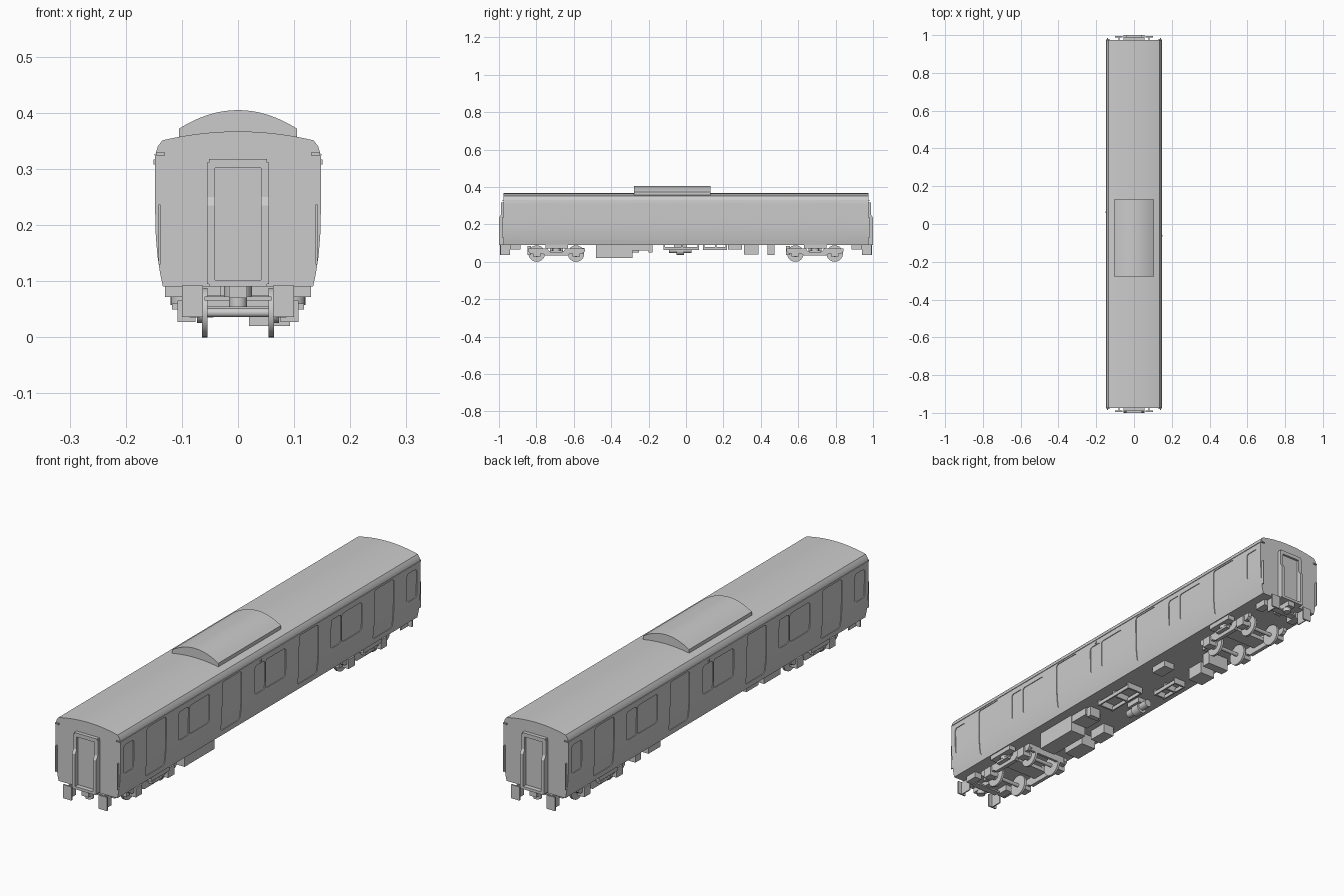
import bpy, bmesh, math
from mathutils import Matrix

if "Cube" in bpy.data.objects:
    bpy.data.objects.remove(bpy.data.objects["Cube"])

L = 0.975
# lower body side: (half width, height)
SIDE = [(0.134, 0.091), (0.139, 0.115), (0.1435, 0.145), (0.1465, 0.18), (0.1475, 0.22),
        (0.148, 0.31), (0.1475, 0.325), (0.143, 0.34), (0.135, 0.351)]


def side_x(z):
    for (x0, z0), (x1, z1) in zip(SIDE, SIDE[1:]):
        if z <= z1:
            return x0 + (x1 - x0) * (z - z0) / (z1 - z0)
    return SIDE[-1][0]


def finish(name, bm, smooth=None):
    bmesh.ops.recalc_face_normals(bm, faces=bm.faces[:])
    me = bpy.data.meshes.new(name)
    bm.to_mesh(me)
    bm.free()
    ob = bpy.data.objects.new(name, me)
    bpy.context.collection.objects.link(ob)
    if smooth:
        smooth_obj(ob, smooth)
    return ob


def smooth_obj(ob, angle):
    bpy.ops.object.select_all(action='DESELECT')
    ob.select_set(True)
    bpy.context.view_layer.objects.active = ob
    bpy.ops.object.shade_smooth_by_angle(angle=math.radians(angle))


def box(name, x, y, z):
    bm = bmesh.new()
    bmesh.ops.create_cube(bm, size=1)
    for v in bm.verts:
        v.co = [a + (b - a) * (c + 0.5) for (a, b), c in zip((x, y, z), v.co)]
    return finish(name, bm)


def prism(name, pts, axis, a, b, smooth=None):
    """Extrude an outline from a to b: (y,z) along 'X' or (x,z) along 'Y'."""
    bm = bmesh.new()
    rings = []
    for t in (a, b):
        rings.append([bm.verts.new((t, p, q) if axis == 'X' else (p, t, q)) for p, q in pts])
        bm.faces.new(rings[-1])
    n = len(pts)
    for i in range(n):
        j = (i + 1) % n
        bm.faces.new((rings[0][i], rings[0][j], rings[1][j], rings[1][i]))
    return finish(name, bm, smooth)


def cyl(name, axis, centre, r, length, seg=24):
    bm = bmesh.new()
    rot = {'X': Matrix.Rotation(math.pi / 2, 4, 'Y'), 'Y': Matrix.Rotation(math.pi / 2, 4, 'X'),
           'Z': Matrix()}[axis]
    bmesh.ops.create_cone(bm, cap_ends=True, segments=seg, radius1=r, radius2=r, depth=length,
                          matrix=Matrix.Translation(centre) @ rot)
    return finish(name, bm, 35)


def add_panel(bm, s, y0, y1, z0, z1, r, inner, outer):
    """Rounded panel that follows the curve of the body side."""
    low = [z0 + r * (1 - math.cos(k * math.pi / 8)) for k in range(5)]
    high = [z0 + z1 - z for z in reversed(low)]
    zs = low + [z for _, z in SIDE if low[-1] + .003 < z < high[0] - .003] + high
    loops = []
    for z in zs:
        d = max(0, r - min(z - z0, z1 - z))
        inset = r - math.sqrt(max(0, r * r - d * d)) if d else 0
        inset = min(inset, r * 0.98)
        x = side_x(z)
        loops.append([bm.verts.new((s * (x + o), y, z)) for o, y in
                      ((inner, y0 + inset), (inner, y1 - inset), (outer, y1 - inset), (outer, y0 + inset))])
    for a, b in zip(loops, loops[1:]):
        for i in range(4):
            j = (i + 1) % 4
            bm.faces.new((a[i], a[j], b[j], b[i]))
    bm.faces.new(loops[0])
    bm.faces.new(loops[-1])


# body shell with arched roof
roof = [(0.117 * math.cos(t), 0.354 + 0.013 * math.sin(t)) for t in
        [k * math.pi / 16 for k in range(0, 17)]]
roof = [(0.117 * (1 - k / 8), 0.367 - 0.012 * (1 - k / 8) ** 2) for k in range(17)]
outline = SIDE + roof + [(-x, z) for x, z in reversed(SIDE)]
body = prism("body_shell", outline, 'Y', -L, L)

# recesses for doors and windows
bm = bmesh.new()
for s in (-1, 1):
    for y in (-0.74, -0.25, 0.25, 0.74):
        add_panel(bm, s, y - 0.063, y + 0.063, 0.115, 0.318, 0.012, -0.003, 0.02)
    for y in (-0.495, 0, 0.495):
        for a, b in ((-0.1, -0.035), (-0.03, 0.1)):
            lo, hi = sorted((y + s * a, y + s * b))
            add_panel(bm, s, lo, hi, 0.185, 0.303, 0.012, -0.003, 0.02)
    for y in (-0.92, 0.92):
        add_panel(bm, s, y - 0.032, y + 0.032, 0.185, 0.303, 0.012, -0.003, 0.02)
cutter = finish("opening_cutter", bm)
mod = body.modifiers.new("openings", 'BOOLEAN')
mod.operation = 'DIFFERENCE'
mod.solver = 'EXACT'
mod.object = cutter
bpy.context.view_layer.objects.active = body
bpy.ops.object.modifier_apply(modifier=mod.name)
bpy.data.objects.remove(cutter)
smooth_obj(body, 30)

# roof unit
arc = [(0.105 * (1 - k / 8), 0.405 - 0.033 * (1 - k / 8) ** 2) for k in range(17)]
prism("roof_unit", [(0.105, 0.352)] + arc + [(-0.105, 0.352)], 'Y', -0.278, 0.13, 30)

for s in (-1, 1):
    def X(a, b):
        return tuple(sorted((s * a, s * b)))
    # gutter and small side lamps
    box("roof_gutter", X(0.142, 0.1492), (-L, L), (0.324, 0.327))
    box("side_lamp", X(0.146, 0.151), (s * -0.063 - 0.004, s * -0.063 + 0.004), (0.308, 0.317))
    # solebar under the body edge
    for e in (-1, 1):
        y = tuple(sorted((e * 0.65, e * 0.73)))
        box("side_step", X(0.098, 0.13), (y[0] - 0.02, y[1] + 0.02), (0.072, 0.092))

# end fittings
for e in (-1, 1):
    def Y(a, b):
        return tuple(sorted((e * a, e * b)))
    box("gangway_door", (-0.045, 0.045), Y(0.97, 0.981), (0.1, 0.31))
    box("gangway_lintel", (-0.052, 0.052), Y(0.97, 0.99), (0.302, 0.318))
    box("gangway_sill", (-0.052, 0.052), Y(0.97, 1.0), (0.091, 0.102))
    box("coupler_bar", (-0.016, 0.016), Y(0.9, 0.995), (0.07, 0.098))
    cyl("coupler_head", 'Z', (0, e * 0.965, 0.064), 0.016, 0.02)
    box("end_beam", (-0.06, 0.06), Y(0.92, 0.95), (0.066, 0.073))
    for s in (-1, 1):
        def X(a, b):
            return tuple(sorted((s * a, s * b)))
        prism("gangway_post", [(e * 0.97, 0.095), (e * 1.0, 0.095), (e * 1.0, 0.235),
                               (e * 0.99, 0.25), (e * 0.99, 0.312), (e * 0.97, 0.312)],
              'X', s * 0.041, s * 0.055)
        box("corner_handrail", X(0.138, 0.142), Y(0.97, 0.985), (0.13, 0.237))
        box("roof_corner_bracket", X(0.13, 0.146), Y(0.97, 0.98), (0.324, 0.329))
        box("end_plate", X(0.062, 0.1), Y(0.988, 0.994), (0.036, 0.092))
        box("end_side_plate", X(0.078, 0.083), Y(0.94, 0.99), (0.036, 0.092))
        box("end_bracket", X(0.065, 0.098), Y(0.885, 0.94), (0.066, 0.092))

# bogies
for c in (-0.693, 0.69):
    for dy in (-0.105, 0.105):
        y = c + dy
        cyl("axle", 'X', (0, y, 0.044), 0.008, 0.19, 16)
        for s in (-1, 1):
            cyl("wheel", 'X', (s * 0.059, y, 0.044), 0.044, 0.01, 32)
            cyl("wheel_flange_hub", 'X', (s * 0.066, y, 0.044), 0.018, 0.014, 16)
            box("axle_box", tuple(sorted((s * 0.076, s * 0.108))), (y - 0.02, y + 0.02), (0.027, 0.066))
    half = [(0.152, 0.055), (0.152, 0.072), (0.05, 0.072), (0.04, 0.058)]
    low = [(0.04, 0.034), (0.06, 0.034), (0.075, 0.045), (0.14, 0.045)]
    frame = half + [(-y, z) for y, z in reversed(half)] + [(-y, z) for y, z in reversed(low)] + low
    for s in (-1, 1):
        prism("bogie_side_frame", [(c + y, z) for y, z in frame], 'X', s * 0.084, s * 0.1)
        cyl("air_spring", 'Z', (s * 0.098, c, 0.075), 0.022, 0.034)
        box("spring_seat", tuple(sorted((s * 0.09, s * 0.118))), (c - 0.033, c + 0.033), (0.05, 0.06))
        box("bogie_brake_arm", tuple(sorted((s * 0.068, s * 0.086))), (c - 0.155, c - 0.135), (0.035, 0.085))
    box("bogie_bolster", (-0.09, 0.09), (c - 0.035, c + 0.035), (0.055, 0.072))
    cyl("bogie_pivot", 'Z', (0, c, 0.08), 0.025, 0.028)

# underfloor equipment: name, x range, y range, z range
for name, x, y, z in (
        ("main_equipment_case", (0.02, 0.093), (-0.48, -0.285), (0.02, 0.092)),
        ("secondary_case", (-0.1, -0.03), (-0.47, -0.365), (0.04, 0.092)),
        ("small_case", (0.01, 0.088), (-0.285, -0.2), (0.06, 0.092)),
        ("small_case_bracket", (0.03, 0.08), (-0.2, -0.178), (0.05, 0.092)),
        ("left_case", (-0.1, -0.05), (-0.33, -0.25), (0.05, 0.092)),
        ("battery_case", (-0.1, -0.03), (0.31, 0.387), (0.04, 0.092)),
        ("valve_case", (-0.1, 0.0), (0.435, 0.472), (0.036, 0.092)),
        ("relay_case", (0.04, 0.09), (0.225, 0.3), (0.065, 0.092)),
        ("compressor_mount", (-0.08, -0.02), (-0.065, 0.005), (0.07, 0.092)),
        ("rear_bracket", (-0.09, 0.09), (-0.556, -0.545), (0.045, 0.075))):
    box(name, x, y, z)

# open trays hung below the floor
for x0, x1, y0, y1 in ((0.015, 0.09, -0.12, 0.07), (-0.085, -0.03, 0.09, 0.22)):
    for x in (x0, x1 - 0.006):
        box("tray_rail", (x, x + 0.006), (y0, y1), (0.064, 0.08))
    for y in (y0, (y0 + y1) / 2, y1 - 0.008):
        box("tray_crossbar", (x0, x1), (y, y + 0.008), (0.066, 0.092))

# compressor
cyl("compressor_tank", 'Y', (-0.05, -0.03, 0.062), 0.016, 0.12)
cyl("compressor_motor", 'Y', (-0.05, -0.03, 0.058), 0.023, 0.04)
